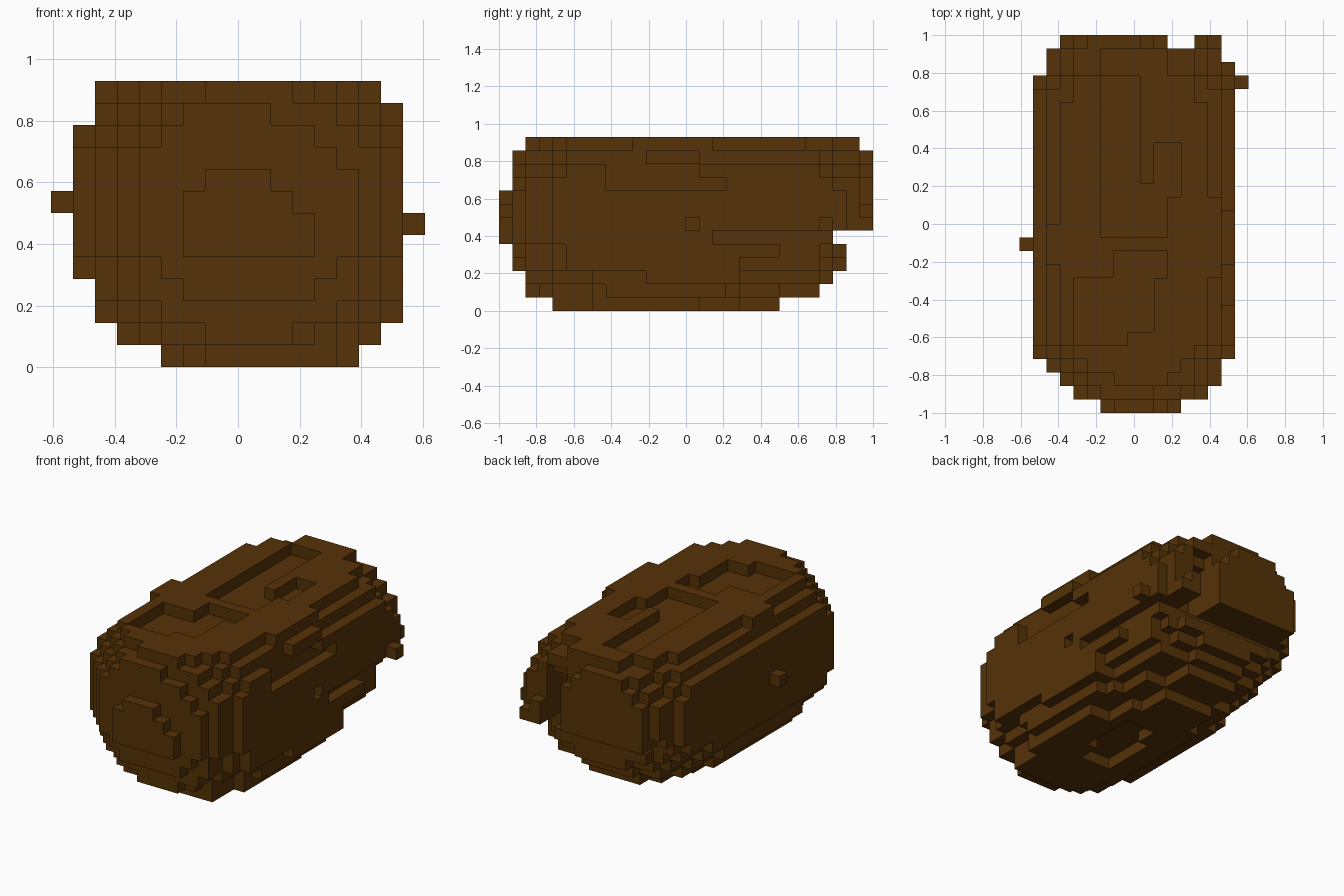
import bpy, bmesh
from mathutils import Vector

if "Cube" in bpy.data.objects:
    bpy.data.objects.remove(bpy.data.objects["Cube"])

V = 1 / 14                       # voxel size
ORIGIN = Vector((-8.5 * V, -1.0, 0.0))
cells = set()


def box(i0, i1, j0, j1, k0, k1):
    return {(i, j, k) for i in range(i0, i1 + 1)
            for j in range(j0, j1 + 1) for k in range(k0, k1 + 1)}


def slab(j0, j1, i0, i1, k0, k1, low, high):
    """Cross-section with stepped lower and upper corners, run along y."""
    for k in range(k0, k1 + 1):
        a, b = k - k0, k1 - k
        cut = max(low[a] if a < len(low) else 0, high[b] if b < len(high) else 0)
        cells.update(box(i0 + cut, i1 - cut, j0, j1, k, k))


# rounded front end
slab(0, 0, 6, 11, 5, 8, [], [1])
slab(1, 1, 4, 13, 3, 11, [2, 1], [2, 1])
slab(2, 2, 3, 14, 1, 12, [4, 2, 1, 1], [4, 2, 1])
slab(3, 3, 2, 14, 1, 12, [3, 2, 1, 1], [3, 2, 1])
slab(4, 4, 1, 15, 0, 12, [6, 3, 2, 1, 1], [3, 2, 1])
# long middle
slab(5, 6, 1, 15, 0, 12, [5, 3, 2, 1], [2, 1])
slab(7, 17, 1, 15, 0, 12, [4, 2, 1, 1], [2, 1])
slab(18, 20, 1, 15, 0, 12, [5, 3, 2, 1], [2, 1])
# rear end, overhanging above an undercut
slab(21, 22, 1, 15, 1, 12, [5, 3, 2, 1], [2, 1])
slab(23, 23, 1, 15, 1, 12, [5, 3, 2, 1], [3, 1])
slab(24, 24, 1, 15, 2, 12, [5, 3, 2, 1], [3, 2, 1])
slab(25, 25, 2, 14, 3, 12, [4, 2], [4, 2, 1])
slab(26, 26, 2, 14, 6, 12, [1], [4, 2, 1])
slab(27, 27, 3, 10, 6, 11, [], [2, 1])

# raised patches and nubs
for b in [(0, 0, 12, 12, 7, 7), (16, 16, 24, 24, 6, 6),     # side nubs
          (2, 2, 11, 13, 12, 12), (14, 14, 10, 15, 12, 12),  # top edge slabs
          (15, 15, 11, 14, 11, 11), (15, 15, 5, 17, 3, 3),
          (15, 15, 11, 17, 2, 2), (14, 14, 8, 16, 1, 1),
          (8, 12, 4, 6, 0, 0), (12, 13, 7, 14, 0, 0),
          (14, 14, 18, 23, 3, 4), (13, 13, 18, 23, 2, 2),
          (15, 15, 25, 25, 6, 8), (14, 14, 25, 26, 6, 8),    # rear flap
          (13, 13, 25, 26, 6, 9), (13, 13, 27, 27, 6, 7),
          (14, 14, 27, 27, 6, 6)]:
    cells |= box(*b)

# grooves and shallow recesses
for b in [(11, 12, 24, 27, 6, 9), (11, 12, 26, 26, 10, 10),   # rear notch
          (15, 15, 8, 14, 10, 10), (15, 15, 8, 16, 9, 9),     # right side
          (15, 15, 16, 25, 5, 5), (15, 15, 14, 14, 6, 6),
          (2, 14, 25, 25, 5, 5), (15, 15, 22, 25, 4, 4),
          (6, 8, 17, 24, 12, 12), (6, 9, 13, 16, 12, 12),     # top
          (10, 10, 13, 15, 12, 12), (10, 11, 16, 19, 12, 12),
          (4, 7, 5, 9, 12, 12), (8, 9, 6, 10, 12, 12), (7, 10, 10, 11, 12, 12),
          (11, 11, 0, 0, 7, 7), (10, 10, 0, 0, 8, 8),         # front
          (10, 11, 1, 1, 11, 11), (12, 12, 1, 1, 10, 10), (13, 13, 1, 1, 9, 9),
          (7, 9, 9, 13, 0, 0), (8, 10, 11, 15, 0, 0)]:        # underside
    cells -= box(*b)

# turn the cells into a shell of outward quads
bm = bmesh.new()
verts = {}


def vert(p):
    if p not in verts:
        verts[p] = bm.verts.new(ORIGIN + Vector(p) * V)
    return verts[p]


for c in sorted(cells):
    for axis in range(3):
        u, w = (axis + 1) % 3, (axis + 2) % 3
        for side in (0, 1):
            n = list(c)
            n[axis] += 2 * side - 1
            if tuple(n) in cells:
                continue
            quad = []
            for du, dw in ((0, 0), (1, 0), (1, 1), (0, 1)):
                p = list(c)
                p[axis] += side
                p[u] += du
                p[w] += dw
                quad.append(vert(tuple(p)))
            bm.faces.new(quad if side else quad[::-1])

mesh = bpy.data.meshes.new("voxel_body")
bm.to_mesh(mesh)
bm.free()
body = bpy.data.objects.new("voxel_body", mesh)
bpy.context.collection.objects.link(body)

brown = bpy.data.materials.new("dark_brown")
brown.diffuse_color = (0.092, 0.032, 0.002, 1)
brown.use_nodes = True
brown.node_tree.nodes["Principled BSDF"].inputs["Base Color"].default_value = brown.diffuse_color
mesh.materials.append(brown)
